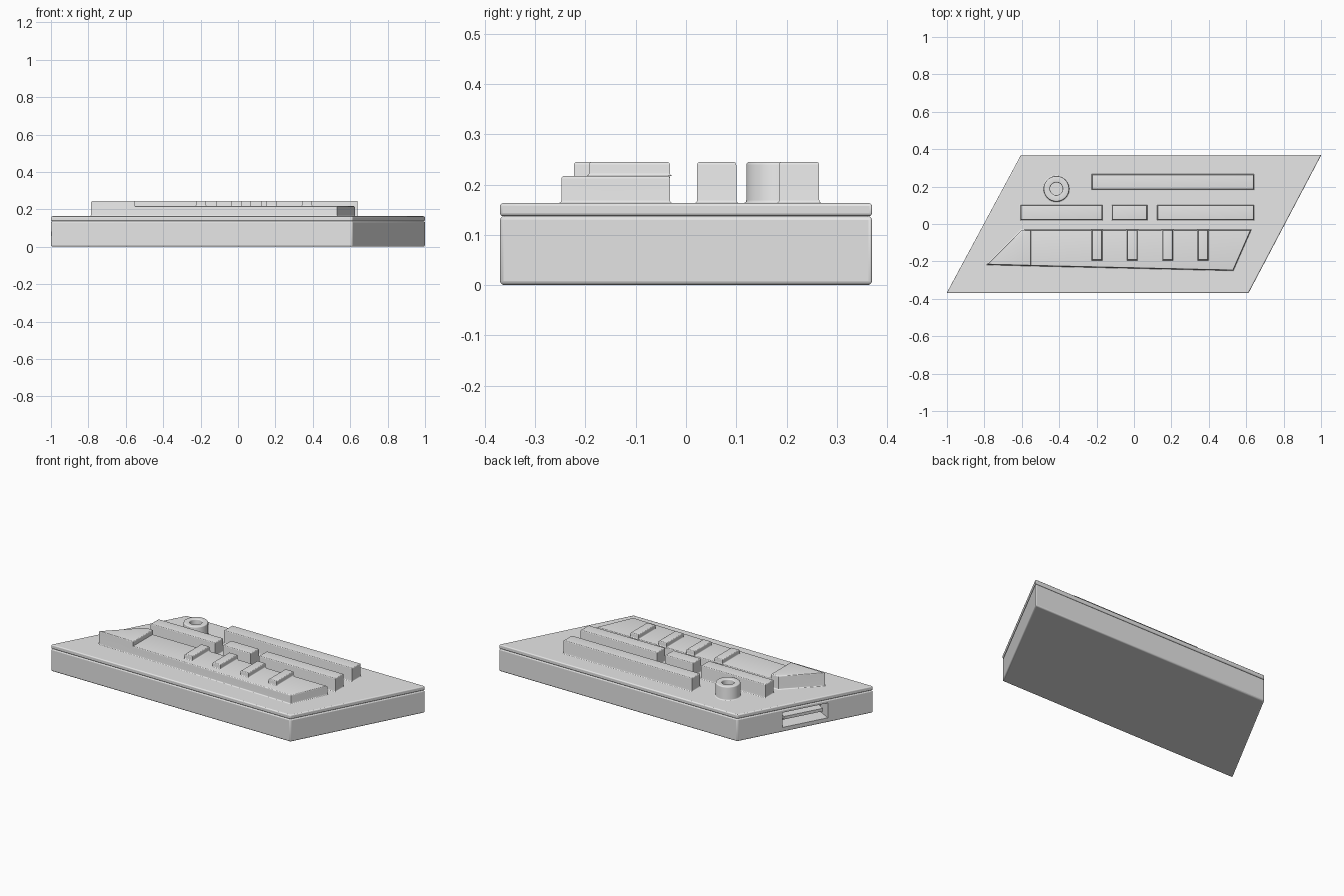
import bpy, bmesh, math
from mathutils import Vector, Matrix

if "Cube" in bpy.data.objects:
    bpy.data.objects.remove(bpy.data.objects["Cube"], do_unlink=True)

grey = bpy.data.materials.new("plain_grey")
grey.use_nodes = True
COLOUR = (0.8, 0.8, 0.8, 1)
grey.diffuse_color = COLOUR
grey.node_tree.nodes["Principled BSDF"].inputs["Base Color"].default_value = COLOUR

LID_TOP, HIGH, LOW, R = 0.163, 0.245, 0.217, 0.006


def make(name, bm):
    bmesh.ops.recalc_face_normals(bm, faces=bm.faces)
    me = bpy.data.meshes.new(name)
    bm.to_mesh(me)
    bm.free()
    me.materials.append(grey)
    ob = bpy.data.objects.new(name, me)
    bpy.context.collection.objects.link(ob)
    return ob


def offset(pts, d):
    """Grow a counter-clockwise outline by d with mitred corners."""
    out = []
    for i, p in enumerate(pts):
        a = (p - pts[i - 1]).normalized()
        b = (pts[(i + 1) % len(pts)] - p).normalized()
        n, m = Vector((a.y, -a.x)), Vector((b.y, -b.x))
        out.append(p + (n + m) * (d / (1 + n.dot(m))))
    return out


def loft(name, outline, profile):
    """Stack rings of the outline along (offset, z) steps and cap both ends."""
    pts = [Vector(p) for p in outline]
    bm = bmesh.new()
    rings = [[bm.verts.new((p.x, p.y, z)) for p in offset(pts, d)] for d, z in profile]
    n = len(pts)
    for lo, hi in zip(rings, rings[1:]):
        for i in range(n):
            j = (i + 1) % n
            bm.faces.new((lo[i], lo[j], hi[j], hi[i]))
    bm.faces.new(rings[0][::-1])
    bm.faces.new(rings[-1])
    return make(name, bm)


def arc(cx, cz, start, end, steps=4):
    angles = [math.radians(start + (end - start) * k / steps) for k in range(steps + 1)]
    return [(cx + R * math.cos(a), cz + R * math.sin(a)) for a in angles]


def flared(bottom, top):
    """Fillet at the foot, straight wall, rounded upper edge."""
    return arc(R, bottom + R, 270, 180) + arc(-R, top - R, 0, 90)


def rect(x0, x1, y0, y1):
    return [(x0, y0), (x1, y0), (x1, y1), (x0, y1)]


def smooth(ob):
    bpy.ops.object.select_all(action="DESELECT")
    ob.select_set(True)
    bpy.context.view_layer.objects.active = ob
    bpy.ops.object.shade_smooth_by_angle(angle=math.radians(35))


def bevel(ob, width):
    mod = ob.modifiers.new("rounded_edges", "BEVEL")
    mod.width, mod.segments, mod.limit_method = width, 3, "ANGLE"


parts = []

# Slanted base and lid
plan = [(-1.002, -0.37), (0.612, -0.37), (1.002, 0.37), (-0.604, 0.37)]
base = loft("base", plan, [(0, 0), (0, 0.137)])
bevel(base, 0.008)
lid = loft("lid", plan, [(0, 0.137), (0, LID_TOP)])
bevel(lid, 0.006)
parts += [base, lid]

# Socket in the slanted end, with a tongue inside
along = Vector((0.4, 0.74, 0)).normalized()
inward = Vector((along.y, -along.x, 0))


def socket_box(name, length, near, far, z0, z1):
    bm = bmesh.new()
    bmesh.ops.create_cube(bm, size=1)
    centre = Vector((-0.803, 0, (z0 + z1) / 2)) + inward * (near + far) / 2
    turn = Matrix((inward, along, (0, 0, 1))).transposed().to_4x4()
    scale = Matrix.Diagonal((far - near, length, z1 - z0, 1))
    bm.transform(Matrix.Translation(centre) @ turn @ scale)
    return make(name, bm)


cutter = socket_box("socket_cutter", 0.28, -0.05, 0.09, 0.028, 0.118)
cutter.hide_render = True
cutter.hide_viewport = True
cut = base.modifiers.new("socket", "BOOLEAN")
cut.object, cut.operation, cut.solver = cutter, "DIFFERENCE", "EXACT"
socket_box("socket_tongue", 0.24, 0.02, 0.095, 0.064, 0.082)

# Raised bars
bars = {
    "long_bar": (-0.225, 0.64, 0.185, 0.265),
    "middle_bar_right": (-0.605, -0.17, 0.022, 0.1),
    "middle_bar_centre": (-0.117, 0.07, 0.022, 0.1),
    "middle_bar_left": (0.125, 0.64, 0.022, 0.1),
}
for name, box in bars.items():
    parts.append(loft(name, rect(*box), flared(LID_TOP, HIGH)))

# Front platform with a higher pointed end
parts.append(loft("platform", [(-0.56, -0.223), (0.53, -0.248), (0.625, -0.032), (-0.56, -0.032)],
                  flared(LID_TOP, LOW)))
parts.append(loft("platform_step", [(-0.785, -0.217), (-0.55, -0.223), (-0.55, -0.032), (-0.6, -0.032)],
                  flared(LID_TOP, HIGH)))

# Row of pads on the platform
for i in range(4):
    x = -0.198 + i * 0.189
    parts.append(loft(f"pad_{i + 1}", rect(x - 0.027, x + 0.027, -0.193, -0.032), flared(LOW, HIGH)))

# Round collar with an open centre
circle = [(-0.415 + 0.068 * math.cos(t * math.tau / 48), 0.188 + 0.068 * math.sin(t * math.tau / 48))
          for t in range(48)]
WALL = 0.034
parts.append(loft("collar", circle, flared(LID_TOP, HIGH)
                  + arc(R - WALL, HIGH - R, 90, 180) + [(-WALL, LID_TOP + 0.002)]))

for ob in parts:
    smooth(ob)
